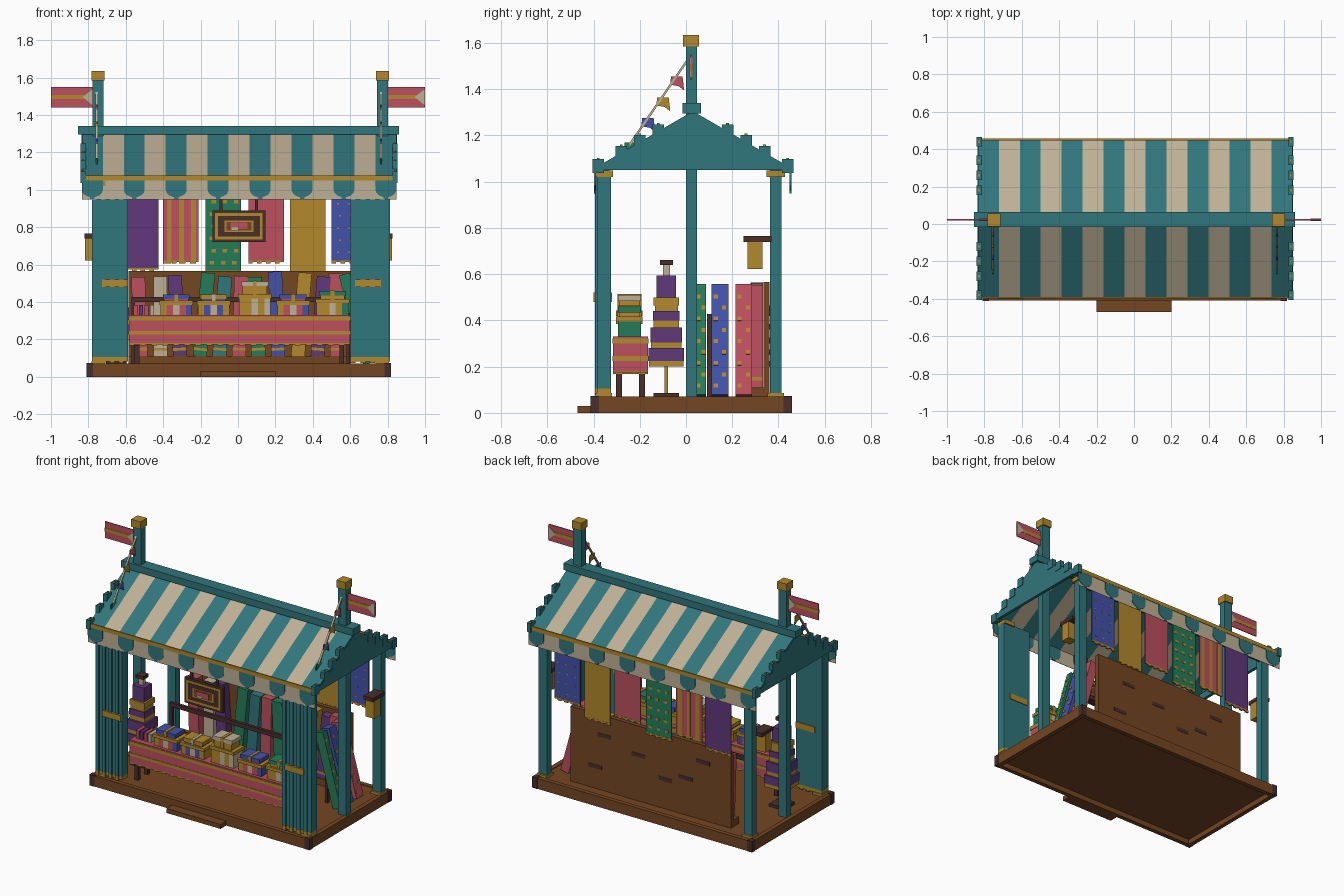
import bpy, bmesh, math, random
from mathutils import Matrix, Vector

if "Cube" in bpy.data.objects:
    bpy.data.objects.remove(bpy.data.objects["Cube"])

random.seed(4)
PALETTE = {"teal": (48, 118, 124), "cream": (190, 176, 150), "gold": (178, 136, 44),
           "red": (188, 80, 94), "purple": (96, 56, 122), "blue": (66, 82, 168),
           "green": (36, 124, 88), "brown": (116, 70, 34), "dark": (72, 46, 42)}


def lin(c):
    c /= 255
    return c / 12.92 if c < 0.04 else ((c + 0.055) / 1.055) ** 2.4


MATS = {}
for key, rgb in PALETTE.items():
    MATS[key] = bpy.data.materials.new(key)
    MATS[key].diffuse_color = (*[lin(c) for c in rgb], 1)


class Part:
    """Collects coloured solids into one named object."""

    def __init__(self, name):
        self.name, self.bm, self.slots = name, bmesh.new(), []

    def slot(self, col):
        if col not in self.slots:
            self.slots.append(col)
        return self.slots.index(col)

    def box(self, x0, x1, y0, y1, z0, z1, col, m=None):
        return self.prism([(y0, z0), (y1, z0), (y1, z1), (y0, z1)], x0, x1, col, "x", m)

    def prism(self, pts, a, b, col, axis="x", m=None):
        # Outline in yz (axis x) or xz (axis y), extruded from a to b
        def at(p, d):
            v = Vector((d, p[0], p[1]) if axis == "x" else (p[0], d, p[1]))
            return self.bm.verts.new(m @ v if m else v)
        lo, hi = [at(p, a) for p in pts], [at(p, b) for p in pts]
        n = len(pts)
        faces = [self.bm.faces.new(lo[::-1]), self.bm.faces.new(hi)]
        faces += [self.bm.faces.new((lo[i], lo[(i + 1) % n], hi[(i + 1) % n], hi[i])) for i in range(n)]
        for f in faces:
            f.material_index = self.slot(col)

    def done(self):
        bmesh.ops.recalc_face_normals(self.bm, faces=self.bm.faces)
        me = bpy.data.meshes.new(self.name)
        self.bm.to_mesh(me)
        for s in self.slots:
            me.materials.append(MATS[s])
        bpy.context.collection.objects.link(bpy.data.objects.new(self.name, me))


def lean(x, y, z, ang):
    return Matrix.Translation((x, y, z)) @ Matrix.Rotation(ang, 4, "Y")


# Platform: rim, recessed deck, corner plates and step
p = Part("platform")
X0, X1, Y0, Y1 = -0.807, 0.815, -0.41, 0.455
p.box(X0 + .03, X1 - .03, Y0 + .03, Y1 - .03, .035, .066, "brown")
for y in (Y0, Y1 - .03):
    p.box(X0, X1, y, y + .03, 0, .07, "brown")
for x in (X0, X1 - .03):
    p.box(x, x + .03, Y0 + .03, Y1 - .03, 0, .07, "brown")
    for y in (Y0, Y1 - .03):
        p.box(x - .003, x + .033, y - .003, y + .033, 0, .074, "dark")
p.box(-.2, .2, -.47, Y0, 0, .03, "brown")
p.done()

# Posts with gold feet and caps; the middle pair rises as flag poles
PX = (-.748, .772)
p = Part("posts")
for x in PX:
    for y, top in ((-.355, 1.05), (.023, 1.585), (.388, 1.05)):
        p.box(x - .03, x + .03, y - .024, y + .024, .066, top, "teal")
        if top < 1.2:
            p.box(x - .04, x + .04, y - .04, y + .04, 1.02, 1.048, "gold")
            p.box(x - .036, x + .036, y - .036, y + .036, .068, .085, "gold")
    p.box(x - .034, x + .034, -.013, .056, 1.585, 1.635, "gold")
p.done()

# Gathered front curtains with tie and hem
p = Part("front_curtains")
for x0, x1 in ((-.78, -.588), (.602, .812)):
    n = 8
    w = (x1 - x0) / n
    for i in range(n):
        d = .008 * (i % 2)
        p.box(x0 + i * w, x0 + (i + 1) * w, -.393 + d, -.325, .105, 1.03, "teal")
        p.box(x0 + i * w, x0 + (i + 1) * w, -.394 + d, -.325, .075 + d, .105, "gold")
    c = x0 + .12 if x0 < 0 else x1 - .12
    p.box(c - .066, c + .072, -.4, -.32, .48, .52, "gold")
p.done()

# Striped roof on two slopes
RX0, RX1, N = -.835, .847, 15
SW = (RX1 - RX0) / N
p = Part("striped_roof")
for i in range(N):
    col = "cream" if i % 2 else "teal"
    for ye in (-.393, .453):
        p.prism([(ye, 1.06), (.03, 1.305), (.03, 1.292), (ye, 1.047)],
                RX0 + i * SW, RX0 + (i + 1) * SW, col)
p.done()

# Ridge beam, gables and rake blocks
p = Part("roof_frame")
p.box(-.855, .862, -.015, .065, 1.295, 1.34, "teal")
for x in (RX0 - .002, RX1 - .018):
    p.prism([(-.375, 1.05), (.435, 1.05), (.435, 1.06), (.03, 1.296), (-.375, 1.06)], x, x + .02, "teal")
    for s in (-1, 1):
        for k in range(4):
            d = .15 + k * .08 + (.02 if k == 3 else 0)
            z = 1.305 - d * .58
            y = .03 + s * d
            p.box(x - .004, x + .024, y - .025, y + .025, z - .03, z + .03, "teal")
            p.box(x + .004, x + .014, y - .006, y + .006, z + .03, z + .036, "gold")
p.done()

# Valances: cream cloth, teal tongues, gold trim
p = Part("valances")
for y, s in ((-.394, -1), (.452, 1)):
    p.box(RX0, RX1, y - .001, y + .001, .947, 1.055, "cream")
    p.box(RX0, RX1, y - .005, y + .005, 1.05, 1.076, "gold")
    for i in range(0, N, 2):
        c = RX0 + (i + .5) * SW
        pts = [(c - .056, 1.05), (c + .056, 1.05)]
        pts += [(c + .056 * math.cos(t), 1.0 - .04 * math.sin(t)) for t in
                [math.pi * k / 8 for k in range(9)]]
        p.prism(pts, y - .004, y + .004, "teal", "y")
        p.box(c - .012, c + .012, y - .004, y + .004, .95, .963, "teal")
p.done()

# Back wall, plinth and dark weathering marks
p = Part("back_wall")
p.box(-.585, .602, .335, .362, .066, .567, "brown")
p.box(-.585, .602, .275, .335, .066, .11, "brown")
for x, z in ((.35, .42), (.1, .36), (-.1, .25), (-.38, .44), (-.25, .3), (.42, .2)):
    p.box(x - .05, x + .05, .362, .364, z, z + .025, "dark")
p.done()

# Rod and hanging cloths
p = Part("hanging_cloths")
p.box(-.75, .77, .39, .41, .985, 1.005, "dark")
CL = [(-.615, "purple", .565), (-.4, "red", .605), (-.175, "green", .55),
      (.055, "red", .605), (.278, "gold", .535), (.5, "blue", .605)]
for k, (x, col, z) in enumerate(CL):
    p.box(x, x + .19, .396, .404, z + .012, 1.0, col)
    for j in range(8):
        p.box(x + j * .19 / 8, x + (j + 1) * .19 / 8, .395, .405, z + .008 * (j % 2), z + .018, "gold")
    if k == 1:
        for dx in (.02, .085, .15):
            p.box(x + dx, x + dx + .025, .394, .406, z, 1.0, "gold")
    if col in ("green", "blue"):
        for r in range(6):
            for c in range(3):
                cx, cz = x + .035 + c * .06 + .01 * (r % 2), z + .06 + r * .065
                s = .012 if col == "green" else .005
                p.box(cx - s, cx + s, .394, .406, cz - s * .8, cz + s * .8, "gold")
p.done()

# Hanging sign with layered frame
p = Part("sign")
for x in (-.09, .1):
    p.box(x - .008, x + .008, -.365, -.355, .88, 1.04, "dark")
p.box(-.137, .147, -.37, -.345, .72, .89, "dark")
for i, (mx, mz, col) in enumerate(((.015, .015, "gold"), (.03, .03, "dark"), (.065, .055, "gold"), (.075, .062, "brown"))):
    p.box(-.137 + mx, .147 - mx, -.373 - .002 * i, -.342 + .001 * i, .72 + mz, .89 - mz, col)
p.box(-.04, .05, -.384, -.37, .79, .825, "red")
p.box(-.035, .0, -.386, -.37, .785, .8, "cream")
p.done()

# Counter with draped cloth and legs
p = Part("counter")
for y0, y1 in ((-.315, -.165),):
    for z0, z1, g, col in ((.18, .225, 0, "red"), (.225, .245, .003, "gold"), (.245, .3, 0, "red"),
                           (.3, .322, .003, "gold"), (.322, .33, 0, "red")):
        p.box(-.582 - g, .6 + g, y0 - g, y1 + g, z0, z1, col)
    for i in range(40):
        x = -.582 + i * 1.182 / 40
        p.box(x, x + 1.182 / 40, y0, y1, .168 + .006 * (i % 2), .18, "gold")
for x in (-.54, .555):
    for y in (-.29, -.19):
        p.box(x - .013, x + .013, y - .013, y + .013, .066, .17, "dark")
p.done()

# Gift boxes stacked along the counter
p = Part("gift_boxes")
for x, a, b, top in ((-.33, "red", "blue", .44), (-.13, "blue", "gold", .44), (.09, "gold", "cream", .51),
                     (.295, "red", "blue", .44), (.505, "gold", "green", .46)):
    y, h = -.245, .33 + (top - .33) * .5
    for k in range(5):
        w = .17 / 5
        p.box(x - .085 + k * w, x - .085 + (k + 1) * w, y - .05, y + .05, .33, h, ("gold", a, "cream", a, b)[k])
    p.box(x - .09, x + .09, y - .057, y + .057, h, h + .022, "gold")
    p.box(x - .065, x + .065, y - .045, y + .045, h + .022, top - .02, a)
    p.box(x - .072, x + .072, y - .05, y + .05, top - .025, top, b)
    p.box(x - .01, x + .01, y - .052, y + .052, h + .022, top + .004, "gold" if b != "gold" else "cream")
for k, col in enumerate(("red", "purple", "red", "cream")):
    p.box(-.56 + k * .03, -.538 + k * .03, -.28, -.2, .33, .385, col)
p.done()

# Tiered purple stack on a pedestal
p = Part("tiered_stack")
x, y = -.65, -.085
for r, z0, z1, col in ((.055, .066, .085, "dark"), (.008, .085, .2, "gold"), (.075, .2, .225, "gold"),
                       (.077, .225, .28, "purple"), (.066, .28, .305, "gold"), (.068, .305, .37, "purple"),
                       (.055, .37, .4, "gold"), (.057, .4, .44, "purple"), (.05, .44, .465, "gold"),
                       (.055, .465, .5, "gold"), (.042, .5, .595, "purple"), (.015, .595, .64, "cream"),
                       (.028, .64, .662, "dark")):
    p.box(x - r, x + r, y - r, y + r, z0, z1, col)
p.done()

# Cloth bolts against the wall and the rail before them
p = Part("cloth_bolts")
p.box(-.57, .6, .09, .11, .4, .428, "dark")
for x in (-.56, .59):
    p.box(x - .01, x + .01, .09, .11, .066, .4, "dark")
BC = ("red", "cream", "purple", "green", "teal", "red", "green", "blue", "gold", "purple", "red")
for i, col in enumerate(BC):
    m = lean(-.52 + i * .105, .306, .11, random.uniform(-.08, .12))
    p.box(-.037, .037, -.027, .027, 0, random.uniform(.42, .455), col, m)
    p.box(-.038, .038, -.028, .028, .03, .045, "gold", m)
p.done()

# Patterned bolts leaning at the right end
p = Part("leaning_bolts")
for yc, hw, col in ((.065, .021, "green"), (.147, .036, "blue"), (.25, .036, "red")):
    m = lean(.7, yc, .072, -.27)
    p.box(-.03, .03, -hw, hw, 0, .495, col, m)
    for r in range(9):
        dy = hw * (.5 if r % 2 else -.5)
        p.box(-.033, .033, dy - .009, dy + .009, .03 + r * .05, .048 + r * .05, "gold", m)
p.done()

# Lanterns hung beside the rear posts
p = Part("lanterns")
for x in (-.785, .79):
    p.box(x - .033, x + .033, .265, .33, .622, .74, "gold")
    p.box(x - .036, x + .036, .248, .37, .74, .765, "dark")
p.done()

# Pole flags with gold stripe and cream notch
p = Part("flags")
for x0, x1 in ((-1, -.775), (.8, 1)):
    p.box(x0, x1, .02, .026, 1.44, 1.55, "red")
    p.box(x0, x1, .018, .028, 1.484, 1.508, "gold")
    p.prism([(x1, 1.45), (x1, 1.54), (x1 - .055, 1.496)], .016, .03, "cream", "y")
p.done()

# Slanted cords with pennants
p = Part("pennant_cords")
for x in (-.755, .765):
    p.prism([(.0, 1.525), (.0, 1.508), (-.245, 1.15), (-.245, 1.167)], x - .006, x + .006, "cream")
    for y, z, col in ((-.04, 1.455, "red"), (-.1, 1.365, "gold"), (-.165, 1.275, "blue"), (-.24, 1.17, "green")):
        p.prism([(y - .025, z), (y + .025, z), (y + .032, z - .06), (y + .008, z - .042), (y - .028, z - .035)],
                x - .003, x + .003, col)
p.done()

for m in bpy.data.materials:
    if m.users and not m.is_grease_pencil:
        m.use_nodes = True
        m.node_tree.nodes["Principled BSDF"].inputs["Base Color"].default_value = m.diffuse_color
